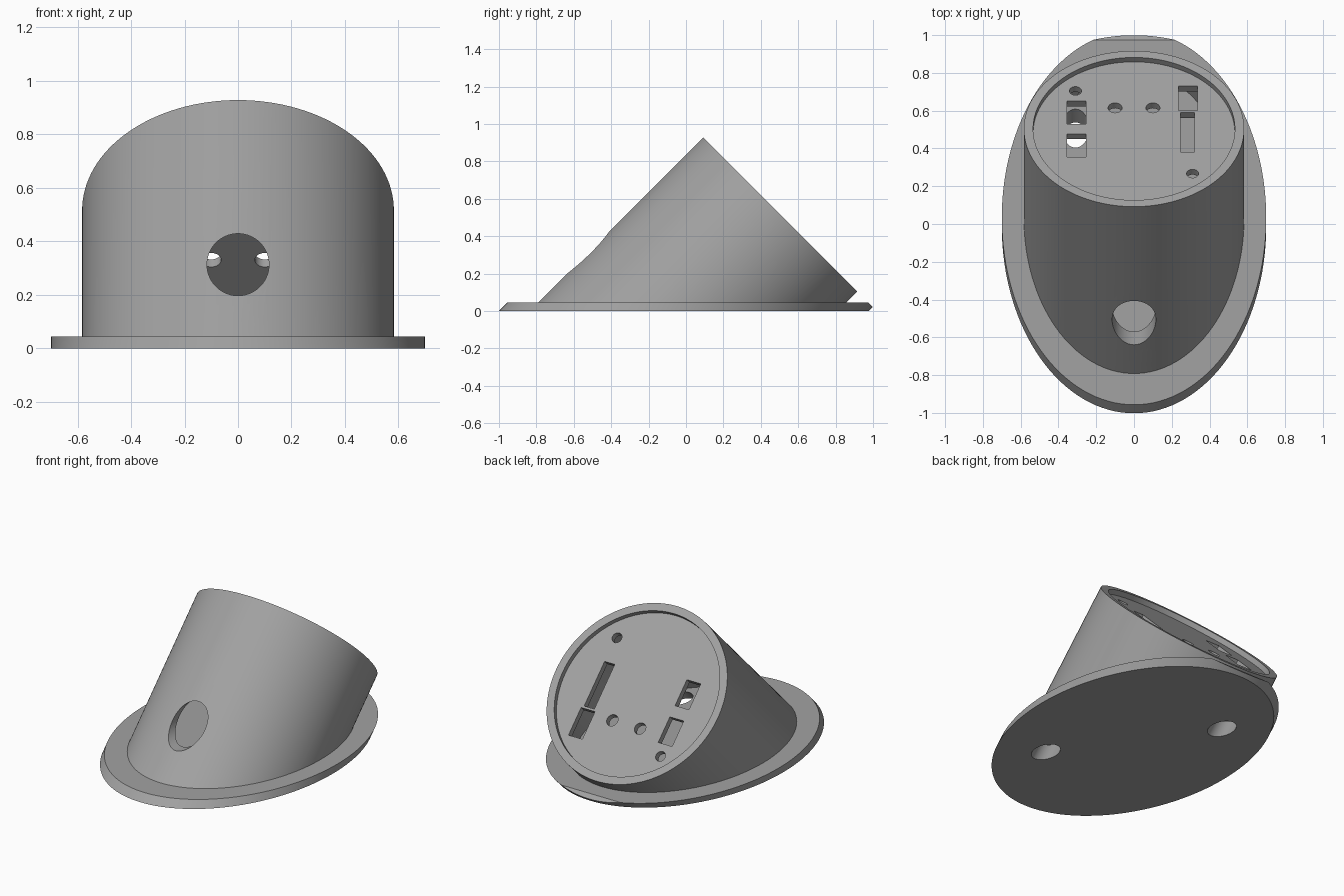
import bpy, bmesh, math
from mathutils import Matrix, Vector

if "Cube" in bpy.data.objects:
    bpy.data.objects.remove(bpy.data.objects["Cube"])

R2 = math.sqrt(2)
W_TOP, W_PLATE, W_UNDER = 0.730, 0.697, 0.657   # heights along the tilted axis
# frame of the tilted tube: its axis leans back by 45 degrees
TILT = Matrix.Translation((0, -0.012, 0)) @ Matrix.Rotation(math.radians(-45), 4, 'X')

grey = bpy.data.materials.new("grey plastic")
grey.diffuse_color = (0.36, 0.36, 0.36, 1)
grey.use_nodes = True
grey.node_tree.nodes["Principled BSDF"].inputs["Base Color"].default_value = grey.diffuse_color


def finish(name, bm):
    bmesh.ops.recalc_face_normals(bm, faces=bm.faces)
    me = bpy.data.meshes.new(name)
    bm.to_mesh(me)
    bm.free()
    me.materials.append(grey)
    ob = bpy.data.objects.new(name, me)
    bpy.context.collection.objects.link(ob)
    return ob


def tube(name, r, w0, w1, x=0, v=0, frame=TILT, zmin=None, zmax=None, seg=128):
    """Cylinder from w0 to w1 along the frame axis, trimmed to a height range."""
    bm = bmesh.new()
    m = frame @ Matrix.Translation((x, v, (w0 + w1) / 2))
    bmesh.ops.create_cone(bm, cap_ends=True, segments=seg, radius1=r, radius2=r,
                          depth=w1 - w0, matrix=m)
    for z, side in ((zmin, -1), (zmax, 1)):
        if z is not None:
            res = bmesh.ops.bisect_plane(bm, geom=bm.verts[:] + bm.edges[:] + bm.faces[:],
                                         plane_co=(0, 0, z), plane_no=(0, 0, side), clear_outer=True)
            cut = [e for e in res['geom_cut'] if isinstance(e, bmesh.types.BMEdge)]
            bmesh.ops.edgeloop_fill(bm, edges=cut)
    return finish(name, bm)


def slot(x0, x1, y0, y1):
    """Box cutter through the face plate; y limits measured seen from above."""
    v0, v1 = plate_v(y0), plate_v(y1)
    bm = bmesh.new()
    m = TILT @ Matrix.Translation(((x0 + x1) / 2, (v0 + v1) / 2, W_PLATE)) \
        @ Matrix.Diagonal((x1 - x0, v1 - v0, 0.2, 1))
    bmesh.ops.create_cube(bm, size=1, matrix=m)
    return finish("slot_cutter", bm)


def plate_v(y):
    return (y + 0.012) * R2 - W_PLATE


def boolean(ob, tool, op='DIFFERENCE'):
    mod = ob.modifiers.new("bool", 'BOOLEAN')
    mod.object, mod.operation, mod.solver = tool, op, 'EXACT'
    bpy.context.view_layer.objects.active = ob
    bpy.ops.object.modifier_apply(modifier=mod.name)
    bpy.data.objects.remove(tool)


def smooth(ob):
    bpy.ops.object.select_all(action='DESELECT')
    ob.select_set(True)
    bpy.context.view_layer.objects.active = ob
    bpy.ops.object.shade_smooth_by_angle(angle=math.radians(30))


# housing: oval foot flange joined with the slanted tube, hollowed out
housing = tube("housing", 0.70, -1.6, W_TOP, zmin=0, zmax=0.045)
boolean(housing, tube("tube", 0.583, -1.6, W_TOP, zmin=0.02), 'UNION')
boolean(housing, tube("cavity", 0.534, -1.6, 1.0, zmin=0.07))

# cable opening through the front wall
LEVEL = Matrix.Translation((0, 0, 0.313)) @ Matrix.Rotation(math.radians(-90), 4, 'X')
boolean(housing, tube("cable_cutter", 0.116, -1.2, -0.2, frame=LEVEL, seg=64))

# screw access shafts through the floor
SCREWS = ((-0.31, 0.705), (0.31, 0.267))
for x, y in SCREWS:
    boolean(housing, tube("shaft_cutter", 0.072, -0.9, 0.5, x, plate_v(y), seg=48))
smooth(housing)

# recessed face plate with screw holes, pin holes and slots
plate = tube("face_plate", 0.535, W_UNDER, W_PLATE)
for x, y, r in [(*s, 0.032) for s in SCREWS] + [(-0.1, 0.615, 0.037), (0.1, 0.615, 0.037)]:
    boolean(plate, tube("hole_cutter", r, 0.5, 0.9, x, plate_v(y), seg=32))
for s in ((-0.355, -0.255, 0.355, 0.477), (-0.355, -0.255, 0.53, 0.65),
          (0.235, 0.335, 0.60, 0.73), (0.247, 0.32, 0.38, 0.59)):
    boolean(plate, slot(*s))
smooth(plate)
